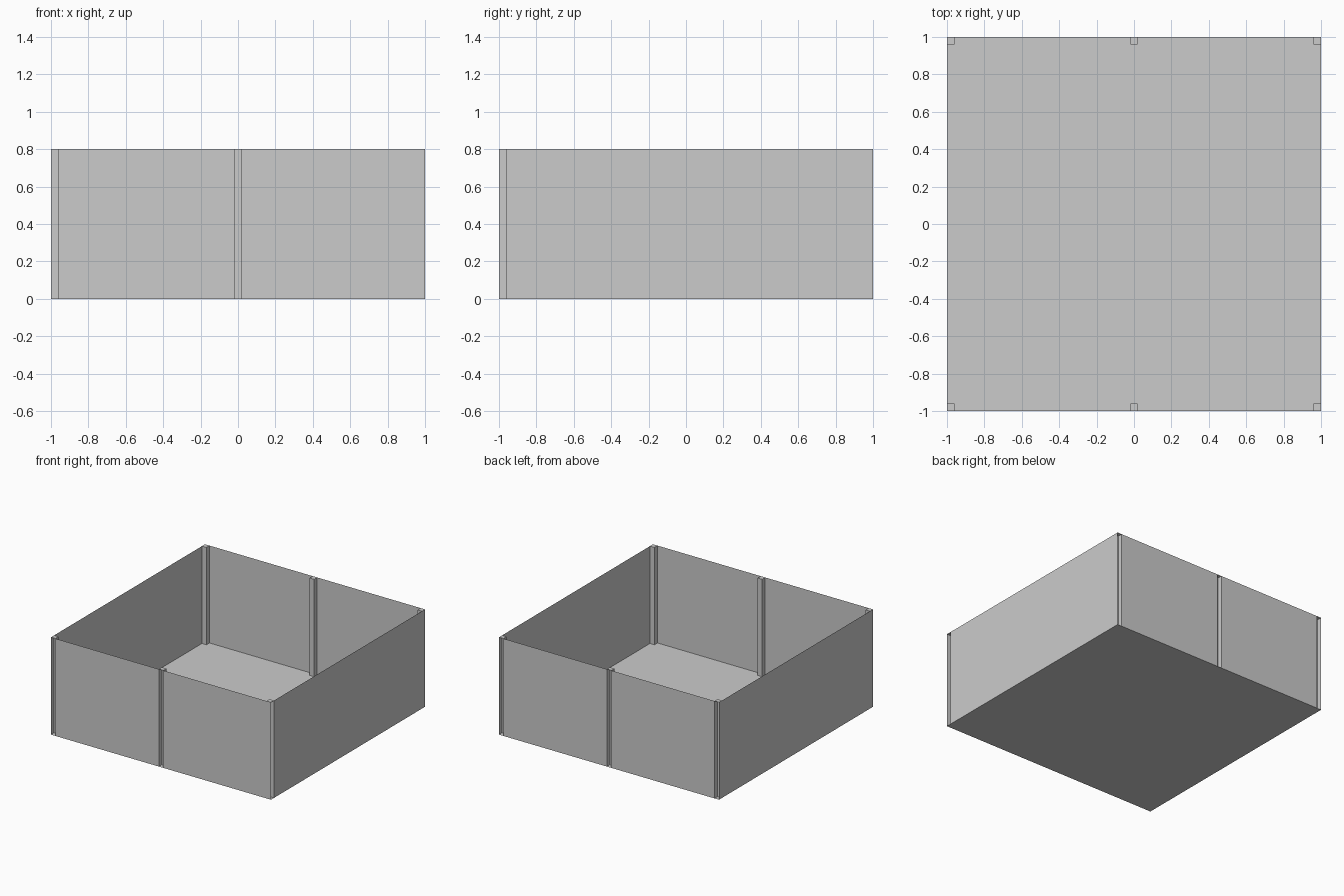
import bpy, bmesh
from mathutils import Vector

if "Cube" in bpy.data.objects:
    bpy.data.objects.remove(bpy.data.objects["Cube"], do_unlink=True)

HALF, HEIGHT, POST = 1.0, 0.8, 0.04

grey = bpy.data.materials.new("plain_grey")
grey.use_nodes = True
colour = (0.6, 0.6, 0.6, 1)
grey.diffuse_color = colour
grey.node_tree.nodes["Principled BSDF"].inputs["Base Color"].default_value = colour


def finish(bm, name):
    mesh = bpy.data.meshes.new(name)
    bm.to_mesh(mesh)
    bm.free()
    mesh.materials.append(grey)
    obj = bpy.data.objects.new(name, mesh)
    bpy.context.collection.objects.link(obj)


def panel(name, corners):
    bm = bmesh.new()
    bm.faces.new([bm.verts.new(c) for c in corners])
    finish(bm, name)


def wall(name, start, end):
    """Thin upright sheet between two floor points, facing right of its run."""
    (x0, y0), (x1, y1) = start, end
    panel(name, [(x0, y0, 0), (x1, y1, 0), (x1, y1, HEIGHT), (x0, y0, HEIGHT)])


def post(name, x, y, open_side):
    """Square hollow post, open on one outer side and resting on the floor."""
    bm = bmesh.new()
    bmesh.ops.create_cube(bm, size=1)
    bm.normal_update()
    removed = [f for f in bm.faces
               if f.normal.dot(Vector(open_side)) > 0.9 or f.normal.z < -0.9]
    bmesh.ops.delete(bm, geom=removed, context='FACES')
    bmesh.ops.scale(bm, vec=(POST, POST, HEIGHT), verts=bm.verts)
    bmesh.ops.translate(bm, vec=(x, y, HEIGHT / 2), verts=bm.verts)
    finish(bm, name)


# Floor sheet
panel("floor", [(-HALF, -HALF, 0), (-HALF, HALF, 0), (HALF, HALF, 0), (HALF, -HALF, 0)])

# Hollow posts: three along the front and three along the back
c = HALF - POST / 2
for label, s in (("front", -1), ("back", 1)):
    for side, x in (("right", -c), ("middle", 0), ("left", c)):
        turned = label == "front" and side == "left"
        post(f"{label}_{side}_post", x, s * c, (1, 0, 0) if turned else (0, s, 0))

# Wall sheets between the posts
e, m = HALF - POST, POST / 2
wall("front_right_wall", (-e, -HALF), (-m, -HALF))
wall("front_left_wall", (m, -HALF), (e, -HALF))
wall("back_left_wall", (e, HALF), (m, HALF))
wall("back_right_wall", (-m, HALF), (-e, HALF))
wall("left_wall", (HALF, -e), (HALF, e))
wall("right_wall", (-HALF, e), (-HALF, -e))
